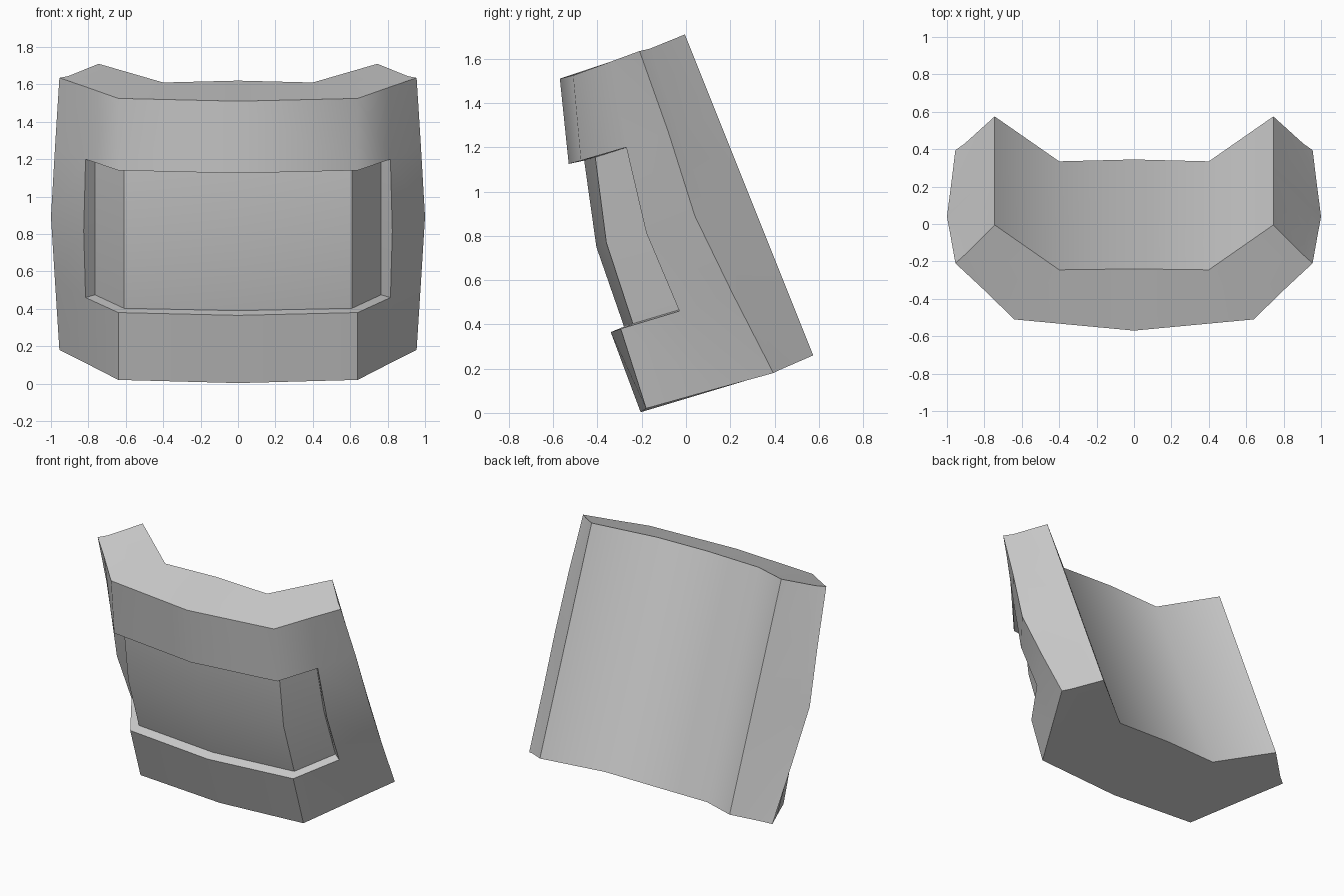
import bpy, bmesh
from mathutils import Vector

if "Cube" in bpy.data.objects:
    bpy.data.objects.remove(bpy.data.objects["Cube"])


def column(x, pts):
    """Vertical run of points at constant x from (y, z) pairs."""
    return [Vector((x, y, z)) for y, z in pts]


def straight(a, b):
    """Five evenly spaced points from the top edge to the bottom edge."""
    return [Vector(a).lerp(Vector(b), i / 4) for i in range(5)]


# outer front columns, top to bottom: centre, front bend, recess edge, side corner
centre = column(0, [(-.57, 1.51), (-.53, 1.125), (-.47, .735), (-.34, .365), (-.205, .003)])
bend = column(.64, [(-.51, 1.525), (-.475, 1.14), (-.42, .755), (-.295, .38), (-.18, .02)])
edge = column(.815, [(-.34, 1.587), (-.27, 1.20), (-.18, .815), (-.03, .46), (.14, .11)])
edge[2].x = .825
corner = column(.955, [(-.21, 1.635), (-.08, 1.27), (.04, .89), (.21, .54), (.395, .18)])
corner[1].x = corner[3].x = .978
corner[2].x = 1.0

# rear rim and straight inner channel
rim = straight((.905, -.165, 1.645), (.905, .43, .197))
for i, bulge in ((1, .02), (2, .035), (3, .02)):
    rim[i].x += bulge
    rim[i].y -= bulge
rear = straight((.745, -.005, 1.71), (.745, .575, .26))
inner = straight((.40, -.245, 1.61), (.40, .335, .165))
inner_mid = straight((0, -.24, 1.62), (0, .345, .17))

# sunken panel floor
floor_cols = [
    column(0, [(-.46, 1.14), (-.405, .75), (-.28, .39)]),
    column(.61, [(-.41, 1.155), (-.36, .77), (-.24, .403)]),
    column(.765, [(-.22, 1.215), (-.13, .83), (0, .475)]),
]

bm = bmesh.new()
ring = [[bm.verts.new(p) for p in col]
        for col in (centre, bend, edge, corner, rim, rear, inner, inner_mid)]
floor = [[bm.verts.new(p) for p in col] for col in floor_cols]


def strip(a, b):
    for i in range(len(a) - 1):
        bm.faces.new((a[i], a[i + 1], b[i + 1], b[i]))


# shell walls, leaving the panel opening
for c in range(7):
    a, b = ring[c], ring[c + 1]
    if c < 2:
        strip(a[:2], b[:2])
        strip(a[3:], b[3:])
    else:
        strip(a, b)

# recess: floor, upper and lower lips, side wall
for c in range(2):
    strip(floor[c], floor[c + 1])
    for fr, rr in ((0, 1), (2, 3)):
        bm.faces.new((ring[c][rr], ring[c + 1][rr], floor[c + 1][fr], floor[c][fr]))
strip(ring[2][1:4], floor[2])

# end caps
for r in (0, 4):
    bm.faces.new([ring[c][r] for c in (0, 1, 6, 7)])
    bm.faces.new([ring[c][r] for c in (1, 2, 3, 4, 5, 6)])

# mirror to the left side
bmesh.ops.mirror(bm, geom=bm.verts[:] + bm.edges[:] + bm.faces[:],
                 axis='X', merge_dist=.0005)
bmesh.ops.remove_doubles(bm, verts=bm.verts[:], dist=.0005)
bmesh.ops.recalc_face_normals(bm, faces=bm.faces[:])

mesh = bpy.data.meshes.new("curved_plate")
bm.to_mesh(mesh)
bm.free()
plate = bpy.data.objects.new("curved_plate", mesh)
bpy.context.collection.objects.link(plate)
bpy.context.view_layer.objects.active = plate
plate.select_set(True)
bpy.ops.object.shade_smooth_by_angle(angle=.8)
